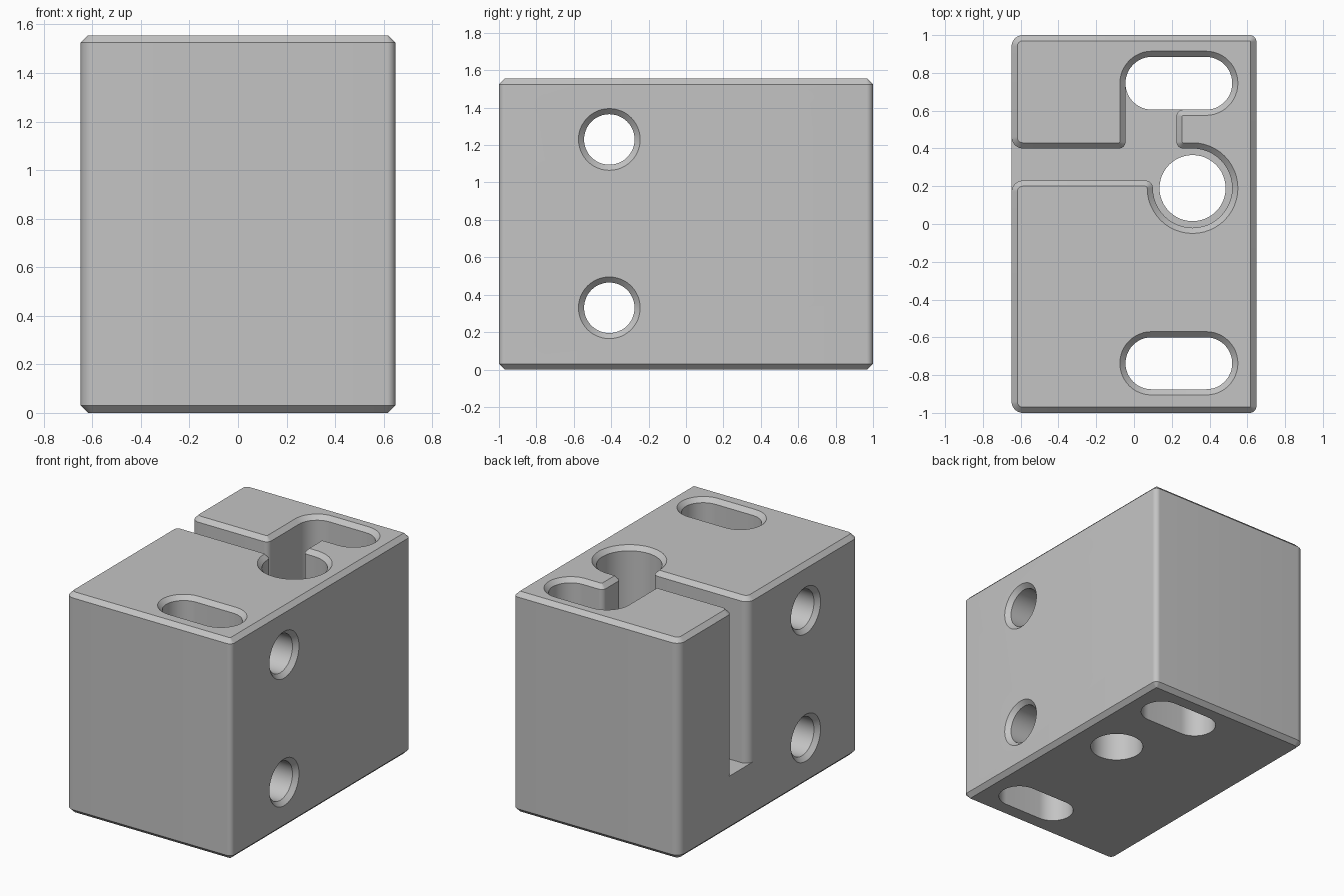
import bpy, bmesh, math
from mathutils import Vector, Matrix

if "Cube" in bpy.data.objects:
    bpy.data.objects.remove(bpy.data.objects["Cube"], do_unlink=True)

HX, HY, TOP = 0.648, 1.0, 1.555      # half width, half depth, height
FLOOR, CH = 0.385, 0.03              # pocket floor, chamfer size
STEPS = 12                           # segments per rounded corner

grey = bpy.data.materials.new("plain grey")
grey.use_nodes = True
COLOUR = (0.55, 0.55, 0.55, 1)
grey.diffuse_color = COLOUR
grey.node_tree.nodes["Principled BSDF"].inputs["Base Color"].default_value = COLOUR


def rounded(corners):
    """Polygon through (x, y, radius) corners, with arcs at right angles."""
    pts = []
    for i, (x, y, r) in enumerate(corners):
        c = Vector((x, y))
        a = (Vector(corners[i - 1][:2]) - c).normalized() * r
        b = (Vector(corners[(i + 1) % len(corners)][:2]) - c).normalized() * r
        for k in range(STEPS + 1):
            t = k / STEPS * math.pi / 2
            p = c + a * (1 - math.sin(t)) + b * (1 - math.cos(t))
            if not pts or (p - pts[-1]).length > 1e-4:
                pts.append(p)
    if (pts[0] - pts[-1]).length < 1e-4:
        pts.pop()
    return pts


def grown(pts, d):
    """Counter-clockwise outline moved outward by d."""
    out = []
    for i, p in enumerate(pts):
        e = (p - pts[i - 1]).normalized()
        f = (pts[(i + 1) % len(pts)] - p).normalized()
        n, m = Vector((e.y, -e.x)), Vector((f.y, -f.x))
        out.append(p + (n + m) * d / (1 + n.dot(m)))
    return out


def loft(name, pts, levels, matrix=Matrix()):
    """Solid from one outline at several (height, growth) levels."""
    bm = bmesh.new()
    rings = [[bm.verts.new((p.x, p.y, z)) for p in grown(pts, d)] for z, d in levels]
    for low, high in zip(rings, rings[1:]):
        for i in range(len(pts)):
            j = (i + 1) % len(pts)
            bm.faces.new((low[i], low[j], high[j], high[i]))
    bm.faces.new(rings[0][::-1])
    bm.faces.new(rings[-1])
    bm.transform(matrix)
    bmesh.ops.recalc_face_normals(bm, faces=bm.faces)
    mesh = bpy.data.meshes.new(name)
    bm.to_mesh(mesh)
    bm.free()
    mesh.materials.append(grey)
    obj = bpy.data.objects.new(name, mesh)
    bpy.context.collection.objects.link(obj)
    return obj


def combine(target, tool, operation):
    mod = target.modifiers.new(operation, 'BOOLEAN')
    mod.operation, mod.solver, mod.object = operation, 'EXACT', tool
    tool.hide_render = True
    bpy.context.view_layer.objects.active = target
    bpy.ops.object.modifier_apply(modifier=mod.name)
    bpy.data.objects.remove(tool, do_unlink=True)


def box(x0, x1, y0, y1, r):
    return rounded([(x0, y0, r), (x1, y0, r), (x1, y1, r), (x0, y1, r)])


# Base slab, chamfered below
L, R = 0.06, 0.035
block = loft("block", rounded([(-HX, -HY, L), (HX, -HY, R), (HX, HY, R), (-HX, HY, L)]),
             [(0, -CH), (CH, 0), (FLOOR, 0)])

# Openings through the pocket floor
for pts in (box(-0.045, 0.52, 0.605, 0.885, 0.14), box(0.135, 0.485, 0.015, 0.365, 0.175)):
    combine(block, loft("floor_cutter", pts, [(-0.1, 0), (0.5, 0)]), 'DIFFERENCE')

# Upper body: outline runs round the block and through the winding pocket
upper = rounded([
    (-HX, -HY, L), (HX, -HY, R), (HX, HY, R), (-HX, HY, L),
    (-HX, 0.40, L), (-0.045, 0.40, R),
    (-0.045, 0.885, 0.14), (0.52, 0.885, 0.14), (0.52, 0.605, 0.14),
    (0.225, 0.605, R), (0.225, 0.40, R),
    (0.52, 0.40, 0.21), (0.52, -0.02, 0.21), (0.10, -0.02, 0.21),
    (0.10, 0.23, 0.04), (-HX, 0.23, L)])
combine(block, loft("upper_body", upper, [(FLOOR, 0), (TOP - CH, 0), (TOP, -CH)]), 'UNION')

# Front slot, chamfered at the top
combine(block, loft("slot_cutter", box(-0.045, 0.52, -0.875, -0.60, 0.1375),
                    [(-0.1, 0), (TOP - CH, 0), (TOP + 0.02, CH + 0.02)]), 'DIFFERENCE')

# Cross holes, chamfered at both ends
r, over = 0.135, 0.02
for z in (0.33, 1.23):
    place = Matrix.Translation((0, -0.41, z)) @ Matrix.Rotation(math.pi / 2, 4, 'Y')
    combine(block, loft("hole_cutter", box(-r, r, -r, r, r),
                        [(-HX - over, CH + over), (CH - HX, 0), (HX - CH, 0), (HX + over, CH + over)],
                        place), 'DIFFERENCE')

# Smooth the curved walls, keep edges crisp
bpy.ops.object.select_all(action='DESELECT')
block.select_set(True)
bpy.context.view_layer.objects.active = block
bpy.ops.object.shade_smooth_by_angle(angle=math.radians(25))
